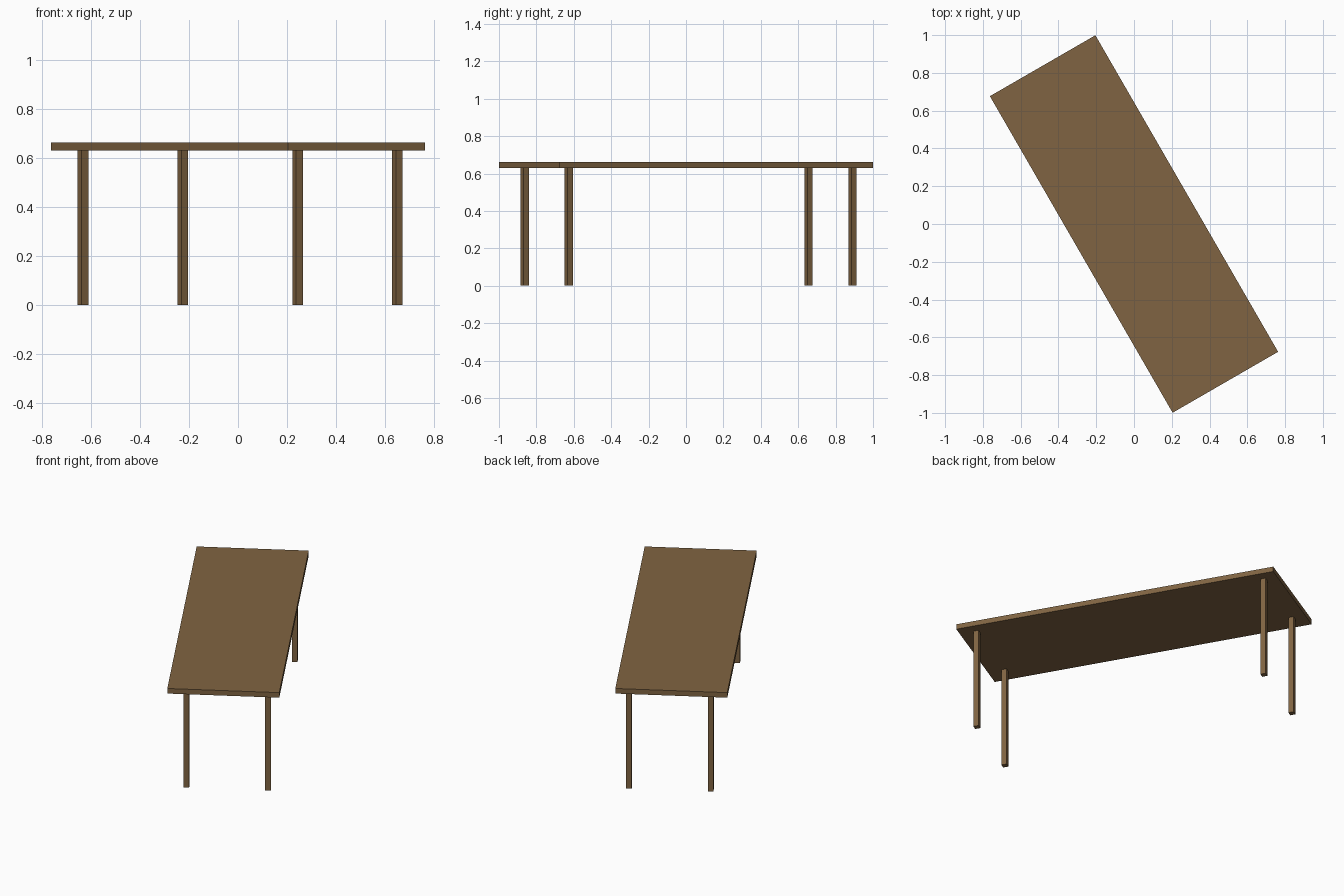
import bpy, math
from mathutils import Matrix

if "Cube" in bpy.data.objects:
    bpy.data.objects.remove(bpy.data.objects["Cube"])

wood = bpy.data.materials.new("brown wood")
wood.diffuse_color = (0.216, 0.127, 0.054, 1)
wood.use_nodes = True
wood.node_tree.nodes["Principled BSDF"].inputs["Base Color"].default_value = wood.diffuse_color

# whole table is turned 30 degrees about z
TURN = Matrix.Rotation(math.radians(30), 4, 'Z')


def box(name, size, centre):
    bpy.ops.mesh.primitive_cube_add(size=1)
    ob = bpy.context.object
    ob.name = name
    ob.data.transform(TURN @ Matrix.Translation(centre) @ Matrix.Diagonal((*size, 1)))
    ob.data.materials.append(wood)
    return ob


LEG_H, TOP_T, LEG_W = 0.63, 0.032, 0.032

# table top
box("table_top", (0.645, 1.935, TOP_T), (0, 0, LEG_H + TOP_T / 2))

# four square legs, set slightly off centre
for side, sx in (("left", -1), ("right", 1)):
    for end, sy in (("front", -1), ("back", 1)):
        box(f"{end}_{side}_leg", (LEG_W, LEG_W, LEG_H),
            (0.015 + sx * 0.235, 0.008 + sy * 0.876, LEG_H / 2))
